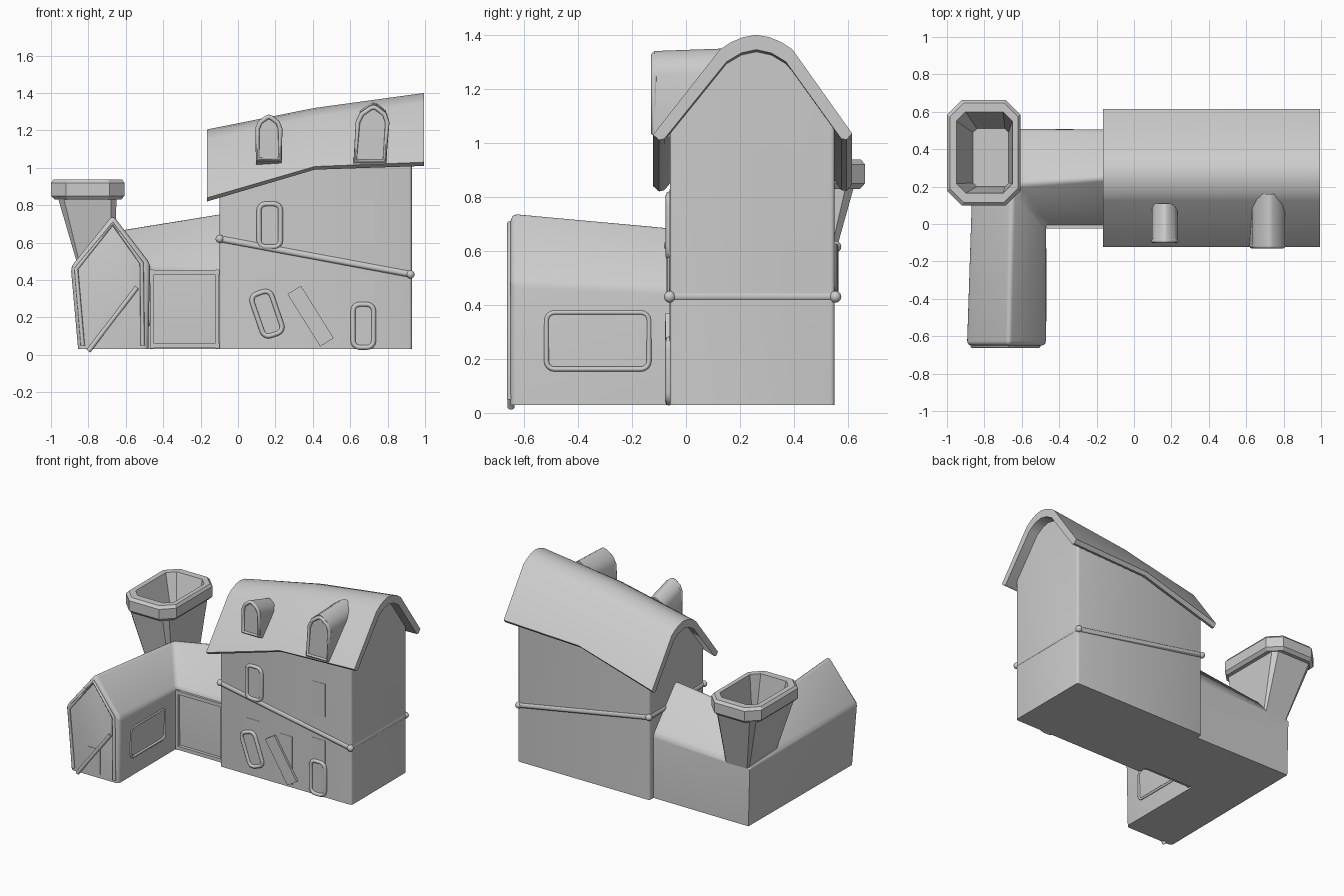
import bpy, bmesh, math
from mathutils import Vector, Matrix

if "Cube" in bpy.data.objects:
    bpy.data.objects.remove(bpy.data.objects["Cube"])


def finish(name, bm, angle=35):
    bmesh.ops.recalc_face_normals(bm, faces=bm.faces)
    me = bpy.data.meshes.new(name)
    bm.to_mesh(me)
    bm.free()
    ob = bpy.data.objects.new(name, me)
    bpy.context.collection.objects.link(ob)
    bpy.ops.object.select_all(action='DESELECT')
    ob.select_set(True)
    bpy.context.view_layer.objects.active = ob
    bpy.ops.object.shade_smooth_by_angle(angle=math.radians(angle))
    return ob


def loft(sections):
    """Skin a list of closed cross-sections and cap both ends."""
    bm = bmesh.new()
    rings = [[bm.verts.new(p) for p in s] for s in sections]
    n = len(rings[0])
    for a, b in zip(rings, rings[1:]):
        for i in range(n):
            j = (i + 1) % n
            bm.faces.new((a[i], a[j], b[j], b[i]))
    bm.faces.new(rings[0])
    bm.faces.new(rings[-1])
    return bm


def tube(name, pts, radius, closed=False, res=2):
    cu = bpy.data.curves.new(name, 'CURVE')
    cu.dimensions = '3D'
    cu.bevel_depth, cu.bevel_resolution, cu.use_fill_caps = radius, res, True
    sp = cu.splines.new('POLY')
    sp.points.add(len(pts) - 1)
    for p, co in zip(sp.points, pts):
        p.co = (*co, 1)
    sp.use_cyclic_u = closed
    tmp = bpy.data.objects.new(name, cu)
    bpy.context.collection.objects.link(tmp)
    me = bpy.data.meshes.new_from_object(tmp.evaluated_get(bpy.context.evaluated_depsgraph_get()))
    bpy.data.objects.remove(tmp)
    bm = bmesh.new()
    bm.from_mesh(me)
    return finish(name, bm, 50)


def slab(name, cx, cz, w, h, y, t=0.012, tilt=0):
    """Thin upright board facing the front; tilt turns its top to the left."""
    bm = bmesh.new()
    m = Matrix.Translation((cx, y, cz)) @ Matrix.Rotation(-math.radians(tilt), 4, 'Y') \
        @ Matrix.Diagonal((w, t, h, 1))
    bmesh.ops.create_cube(bm, size=1, matrix=m)
    return finish(name, bm)


def rounded(w, h, r, n=4):
    pts = []
    for k, (sx, sz) in enumerate([(1, 1), (-1, 1), (-1, -1), (1, -1)]):
        for i in range(n + 1):
            a = math.pi / 2 * (k + i / n)
            pts.append((sx * (w / 2 - r) + r * math.cos(a), sz * (h / 2 - r) + r * math.sin(a)))
    return pts


def window(name, cx, cz, w, h, y, tilt=0):
    c, s = math.cos(math.radians(tilt)), math.sin(math.radians(tilt))
    pts = [(cx + px * c - pz * s, y, cz + px * s + pz * c) for px, pz in rounded(w, h, 0.035)]
    tube(name + "_frame", pts, 0.013, True)
    slab(name + "_pane", cx, cz, w - 0.02, h - 0.02, y + 0.004, 0.01, tilt)


# Crooked roof heights: (x, eave shift, ridge shift)
STATIONS = [(-0.165, -0.19, -0.195), (0.41, -0.02, -0.08), (0.995, 0, 0)]


def warp(x, profile):
    a, b = STATIONS[:2] if x < 0.41 else STATIONS[1:]
    f = (x - a[0]) / (b[0] - a[0])
    e, r = a[1] + f * (b[1] - a[1]), a[2] + f * (b[2] - a[2])
    out = []
    for y, z in profile:
        t = (z - 1.01) / 0.39
        out.append((x, y, z if z < 0.5 else z + e + t * (r - e)))
    return out


# Tower walls
wall = [(-0.06, 0.03), (-0.06, 1.07), (0.135, 1.315), (0.2, 1.35), (0.26, 1.36),
        (0.32, 1.35), (0.385, 1.315), (0.55, 1.08), (0.55, 0.03)]
bm = loft([warp(x, wall) for x in (-0.1, 0.41, 0.93)])
corner = [e for e in bm.edges if abs((e.verts[0].co - e.verts[1].co).normalized().z) > 0.99]
bmesh.ops.bevel(bm, geom=[e for e in corner if abs(e.verts[0].co.x - 0.41) > 0.1],
                offset=0.015, segments=3, profile=0.5, affect='EDGES')
finish("tower_walls", bm)

# Tower roof shell
roof = [(-0.10, 1.01), (-0.122, 1.03), (0.125, 1.345), (0.165, 1.372), (0.21, 1.391), (0.26, 1.40),
        (0.31, 1.391), (0.355, 1.372), (0.395, 1.345), (0.615, 1.035), (0.595, 1.012),
        (0.575, 1.015), (0.37, 1.30), (0.315, 1.333), (0.26, 1.345), (0.205, 1.333), (0.15, 1.30),
        (-0.08, 1.015)]
finish("tower_roof", loft([warp(x, roof) for x in (-0.165, 0.41, 0.995)]), 40)

# L-shaped low wing with a mitred corner
bm = loft([
    [(-0.855, -0.65, 0.03), (-0.895, -0.65, 0.47), (-0.67, -0.65, 0.75), (-0.47, -0.65, 0.49), (-0.48, -0.65, 0.03)],
    [(-0.845, 0.51, 0.03), (-0.855, 0.51, 0.45), (-0.65, 0.21, 0.67), (-0.47, -0.01, 0.46), (-0.48, 0.0, 0.03)],
    [(-0.08, 0.505, 0.03), (-0.08, 0.505, 0.48), (-0.08, 0.25, 0.765), (-0.08, -0.01, 0.46), (-0.08, 0.0, 0.03)]])
edges = [e for e in bm.edges if max(v.co.z for v in e.verts) > 0.4
         and min(v.co.x for v in e.verts) < -0.1
         and not (min(v.co.z for v in e.verts) < 0.1 and e.verts[0].co.y > -0.5)]
bmesh.ops.bevel(bm, geom=edges, offset=0.025, segments=3, profile=0.5, affect='EDGES', clamp_overlap=True)
finish("low_wing", bm, 40)


# Hollow chimney
def ring(x0, x1, y0, y1, c, z):
    return [(x0 + c, y0, z), (x1 - c, y0, z), (x1, y0 + c, z), (x1, y1 - c, z),
            (x1 - c, y1, z), (x0 + c, y1, z), (x0, y1 - c, z), (x0, y0 + c, z)]


finish("chimney", loft([ring(*r) for r in (
    (-0.84, -0.66, 0.20, 0.505, 0.01, 0.42),
    (-0.96, -0.65, 0.13, 0.62, 0.03, 0.83),
    (-0.98, -0.625, 0.115, 0.645, 0.07, 0.83),
    (-1.0, -0.607, 0.098, 0.663, 0.08, 0.85),
    (-1.0, -0.607, 0.098, 0.663, 0.08, 0.92),
    (-0.985, -0.62, 0.115, 0.648, 0.075, 0.938),
    (-0.95, -0.65, 0.165, 0.60, 0.05, 0.938),
    (-0.86, -0.67, 0.20, 0.51, 0.02, 0.66))]), 30)


# Dormers, each with a frame on its front
def dormer(name, cx, z0, z1, w, y0, y1, lean, drop):
    h = z1 - z0
    shape = [(-0.5, 0), (0.5, 0), (0.5, 0.72), (0.38, 0.87), (0.1, 0.98), (0, 1),
             (-0.1, 0.98), (-0.38, 0.87), (-0.5, 0.72)]

    def sec(y, s, dz):
        return [(cx + px * w * s + lean * pz, y, z0 + h * (0.5 + (pz - 0.5) * s) + dz) for px, pz in shape]
    finish(name, loft([sec(y0, 1, 0), sec(y1, 1, drop)]), 45)
    tube(name + "_frame", sec(y0, 0.9, 0), 0.012, True)


dormer("small_dormer", 0.165, 1.035, 1.285, 0.135, -0.09, 0.11, 0.0, -0.06)
dormer("large_dormer", 0.705, 1.02, 1.34, 0.175, -0.118, 0.16, 0.02, 0.01)

# Sloping band around the tower with corner knobs
band = [(-0.098, -0.06, 0.62), (0.922, -0.06, 0.43), (0.922, 0.553, 0.43), (-0.098, 0.553, 0.615)]
tube("tower_band", band, 0.017, True)
for i, p in enumerate(band):
    bm = bmesh.new()
    bmesh.ops.create_uvsphere(bm, u_segments=12, v_segments=8, radius=0.022, matrix=Matrix.Translation(p))
    finish("band_knob_%d" % i, bm)

# Tower windows, panes and the loose board
window("upper_window", 0.17, 0.692, 0.115, 0.23, -0.062)
window("tilted_shutter", 0.155, 0.22, 0.11, 0.235, -0.064, 19)
window("lower_hatch", 0.67, 0.155, 0.11, 0.23, -0.064)
slab("loose_board", 0.388, 0.207, 0.085, 0.33, -0.068, 0.016, 32)
for i, (x, z, w, h) in enumerate([(0.672, 0.715, 0.105, 0.23), (0.672, 0.32, 0.105, 0.22),
                                  (0.155, 0.31, 0.105, 0.24), (0.417, 0.22, 0.1, 0.34)]):
    slab("flat_pane_%d" % i, x, z, w, h, -0.058, 0.008)

# Gable trim, diagonal brace and door on the low wing
tube("gable_trim", [(-0.83, -0.652, 0.05), (-0.865, -0.652, 0.46), (-0.67, -0.652, 0.70),
                    (-0.515, -0.652, 0.49), (-0.51, -0.652, 0.05)], 0.011)
tube("gable_brace", [(-0.80, -0.648, 0.02), (-0.54, -0.648, 0.36)], 0.013)
slab("wing_door", -0.67, 0.145, 0.1, 0.175, -0.648, 0.01)

# Side window of the low wing
tube("side_window_frame", [(-0.476, -0.327 + a, 0.267 + b) for a, b in rounded(0.38, 0.21, 0.03)], 0.009, True)

# Timber trim on the linking wall
for i, z in enumerate((0.05, 0.44)):
    slab("link_rail_%d" % i, -0.285, z, 0.37, 0.025, -0.008, 0.03)
for i, x in enumerate((-0.462, -0.112)):
    slab("link_post_%d" % i, x, 0.245, 0.018, 0.42, -0.008, 0.03)
